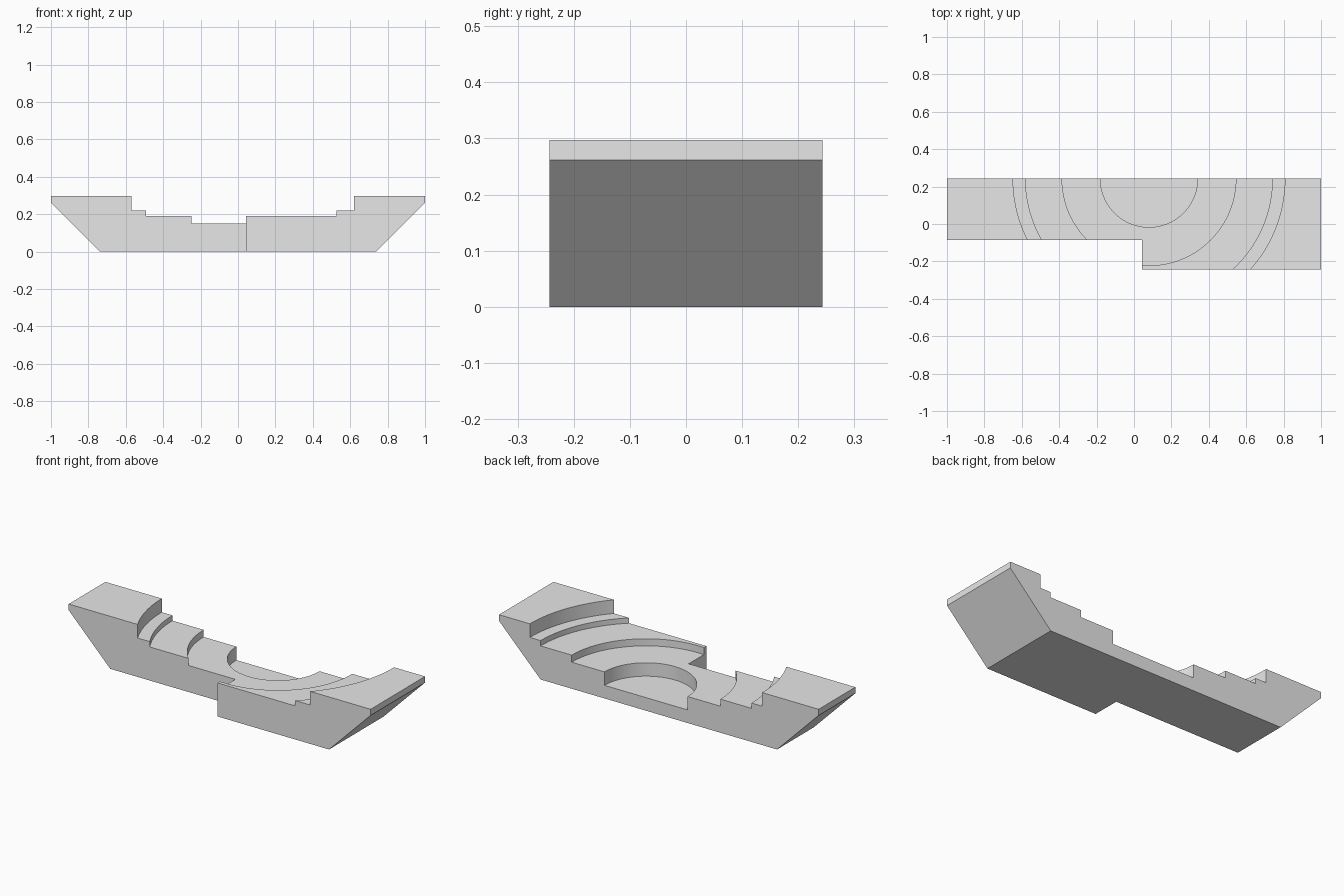
import bpy, bmesh, math

cube = bpy.data.objects.get("Cube")
if cube:
    bpy.data.objects.remove(cube, do_unlink=True)

grey = bpy.data.materials.new("plain_grey")
grey.use_nodes = True
grey.diffuse_color = (0.8, 0.8, 0.8, 1)
grey.node_tree.nodes["Principled BSDF"].inputs["Base Color"].default_value = (0.8, 0.8, 0.8, 1)

HALF_DEPTH = 0.243
TOP = 0.297
CENTRE_X = 0.08


def make_object(name, bm):
    bmesh.ops.recalc_face_normals(bm, faces=bm.faces)
    mesh = bpy.data.meshes.new(name)
    bm.to_mesh(mesh)
    bm.free()
    mesh.materials.append(grey)
    obj = bpy.data.objects.new(name, mesh)
    bpy.context.collection.objects.link(obj)
    return obj


def prism(name, outline, direction):
    bm = bmesh.new()
    face = bm.faces.new([bm.verts.new(p) for p in outline])
    extruded = bmesh.ops.extrude_face_region(bm, geom=[face])["geom"]
    verts = [v for v in extruded if isinstance(v, bmesh.types.BMVert)]
    bmesh.ops.translate(bm, vec=direction, verts=verts)
    return make_object(name, bm)


def lathe(name, profile, segments=128):
    bm = bmesh.new()
    rings = []
    for r, z in profile:
        ring = []
        for i in range(segments):
            a = math.tau * i / segments
            ring.append(bm.verts.new((CENTRE_X + r * math.cos(a),
                                      HALF_DEPTH + r * math.sin(a), z)))
        rings.append(ring)
    for low, high in zip(rings, rings[1:]):
        for i in range(segments):
            j = (i + 1) % segments
            bm.faces.new((low[i], low[j], high[j], high[i]))
    bm.faces.new(rings[0])
    bm.faces.new(rings[-1])
    return make_object(name, bm)


# Block with bevelled undersides at both ends, plus its stepped front
half = [(0.74, 0), (1, 0.262), (1, TOP)]
outline = half + [(-x, z) for x, z in reversed(half)]
block = prism("stepped_block", [(x, -HALF_DEPTH, z) for x, z in outline],
              (0, 2 * HALF_DEPTH, 0))
notch = prism("front_notch_cutter",
              [(-1.2, -0.5, -0.1), (0.043, -0.5, -0.1),
               (0.043, -0.085, -0.1), (-1.2, -0.085, -0.1)], (0, 0, 0.6))

# Concentric recesses, each wider and shallower than the one inside it
steps = [(0.26, 0.074), (0.465, 0.15), (0.66, 0.19), (0.727, 0.22)]
profile = []
for (radius, floor), ceiling in zip(steps, [s[1] for s in steps[1:]] + [0.5]):
    profile += [(radius, floor), (radius, ceiling)]
bowl = lathe("recess_cutter", profile)

bpy.context.view_layer.objects.active = block
for cutter in (notch, bowl):
    cutter.hide_render = True
    mod = block.modifiers.new(cutter.name, 'BOOLEAN')
    mod.operation = 'DIFFERENCE'
    mod.solver = 'EXACT'
    mod.object = cutter
    bpy.ops.object.modifier_apply(modifier=mod.name)
    bpy.data.objects.remove(cutter, do_unlink=True)

# Smooth curved walls, crisp steps
bpy.ops.object.select_all(action='DESELECT')
block.select_set(True)
bpy.ops.object.shade_smooth_by_angle(angle=math.radians(30))
